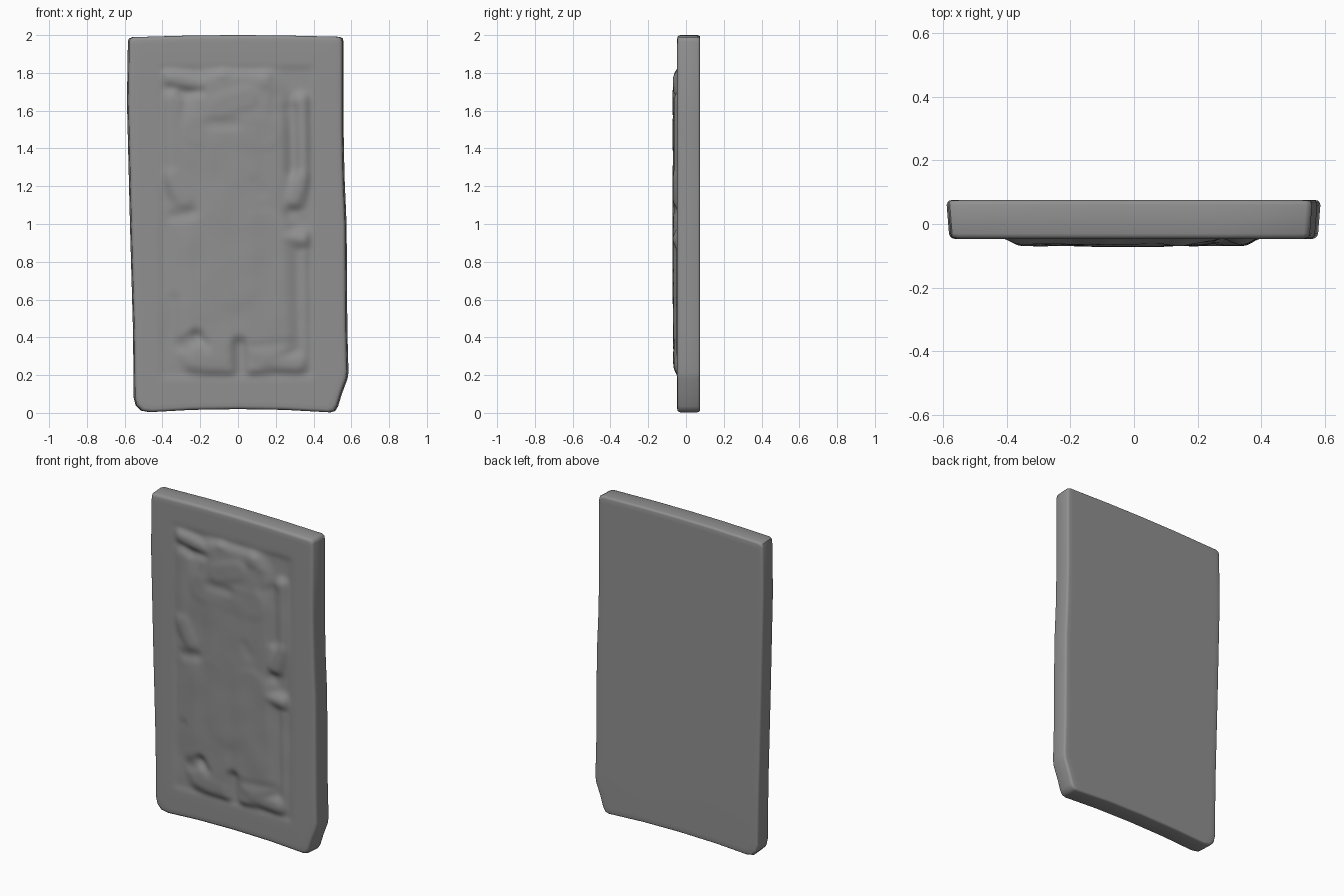
import bpy, bmesh
from math import hypot
from mathutils import Vector, noise

# Uneven slab outline, counter-clockwise seen from the front (x, z)
OUTLINE = [(-.47, .004), (-.25, .016), (0, .020), (.25, .016), (.49, .003), (.515, .01), (.53, .035),
           (.55, .10), (.580, .18), (.585, .215), (.579, .44), (.575, 1.0), (.564, 1.25), (.559, 1.5),
           (.559, 1.965), (.554, 1.983), (.539, 1.991), (.25, 1.998), (0, 2.0), (-.25, 1.998),
           (-.56, 1.989), (-.578, 1.982), (-.583, 1.965), (-.588, 1.65), (-.572, 1.0), (-.556, .44),
           (-.552, .08), (-.542, .04), (-.515, .012)]
# Edge profile from back to front: (y, x inset, z inset)
PROFILE = [(.075, .04, .04), (.0748, .014, .012), (.073, .007, .006), (.068, .003, .002), (.06, 0, 0),
           (-.030, .007, 0), (-.038, .010, .003), (-.044, .015, .008), (-.0465, .024, .018),
           (-.047, .045, .04)]
FRAME_Y = -.047
X0, X1, Z0, Z1 = -.45, .44, .14, 1.88
NX, NZ = 89, 174

# Raised figure: capsules (x1, z1, x2, z2, radius, height, edge softness)
RAISED = [
    (-.03, 1.45, -.03, .45, .38, .023, .14),   # overall mass
    (-.03, 1.38, -.03, .70, .30, .028, .20),   # torso
    (-.20, 1.50, .14, 1.48, .18, .026, .12),   # shoulders
    (-.15, .95, -.15, .40, .22, .025, .12),    # left leg
    (.13, .95, .15, .40, .20, .026, .10),      # right leg
    (-.23, .275, -.08, .275, .09, .026, .07),  # left foot
    (.15, .275, .31, .26, .085, .025, .07),    # right foot
    (-.10, 1.66, .10, 1.66, .20, .024, .10),   # head
    (-.10, 1.62, .04, 1.67, .12, .030, .08),   # muzzle
    (-.09, 1.79, -.07, 1.79, .06, .025, .05),  # ears
    (.14, 1.76, .14, 1.75, .07, .029, .05),
    (-.38, 1.78, -.20, 1.74, .065, .024, .05), # ribbon
    (-.34, 1.65, -.33, 1.25, .09, .023, .07),  # left arm
    (-.34, 1.25, -.28, 1.13, .10, .028, .08),
    (.34, 1.65, .35, 1.25, .065, .023, .05),   # right arm
    (.34, 1.25, .29, 1.13, .085, .028, .07),
    (.25, .93, .35, .92, .075, .027, .07),     # right hip
    (.35, .85, .355, .25, .04, .012, .04)]     # side strip
# Grooves between the parts
GROOVES = [
    (.285, 1.60, .285, 1.28, .05, .014, .05), (-.30, 1.69, -.19, 1.70, .035, .012, .035),
    (-.15, 1.53, -.02, 1.53, .05, .007, .05), (.20, 1.68, .19, 1.60, .05, .006, .05),
    (-.34, 1.04, -.24, 1.06, .05, .010, .05), (.38, 1.03, .28, 1.06, .05, .013, .05),
    (-.29, .36, -.22, .40, .06, .014, .05), (-.22, .41, -.17, .36, .04, .012, .04),
    (.01, .36, .015, .19, .06, .026, .06), (.08, .35, .28, .37, .04, .005, .04),
    (-.34, .60, -.35, .25, .05, .008, .05), (.09, 1.22, .12, 1.17, .05, .004, .05)]


def ramp(t):
    t = min(max(t, 0), 1)
    return t * t * (3 - 2 * t)


def capsule(x, z, c):
    x1, z1, x2, z2, r, h, soft = c
    dx, dz = x2 - x1, z2 - z1
    t = min(max(((x - x1) * dx + (z - z1) * dz) / (dx * dx + dz * dz), 0), 1)
    return h * ramp((r - hypot(x - x1 - t * dx, z - z1 - t * dz)) / soft)


def relief(x, z):
    inside = min(x + .425, .41 - x, z - .175, 1.845 - z)
    m = ramp(inside / .03)
    # soft maximum of the raised parts
    h = sum(capsule(x, z, c) ** 8 for c in RAISED) ** .125
    h -= sum(capsule(x, z, c) for c in GROOVES)
    n = noise.noise(Vector((x * 8, 3, z * 6))) * .003
    return FRAME_Y + m * (.006 - max(h, 0) * ramp((inside - .012) / .04) - n)


bm = bmesh.new()

# Slab sides, rounded rims and back
rings = []
for y, ix, iz in PROFILE:
    rings.append([bm.verts.new((x * (1 - ix / .57), y, 1 + (z - 1) * (1 - iz))) for x, z in OUTLINE])
n = len(OUTLINE)
for a, b in zip(rings, rings[1:]):
    for i in range(n):
        j = (i + 1) % n
        bm.faces.new((a[i], a[j], b[j], b[i]))
bm.faces.new(rings[0])

# Carved relief panel, blurred a little so the forms melt together
xs = [X0 + (X1 - X0) * i / NX for i in range(NX + 1)]
zs = [Z0 + (Z1 - Z0) * k / NZ for k in range(NZ + 1)]
ys = [[relief(x, z) for x in xs] for z in zs]
for _ in range(3):
    old = [row[:] for row in ys]
    for k in range(1, NZ):
        for i in range(1, NX):
            ys[k][i] = (old[k - 1][i] + old[k + 1][i] + old[k][i - 1] + old[k][i + 1]) / 4
grid = [[bm.verts.new((x, ys[k][i], z)) for i, x in enumerate(xs)] for k, z in enumerate(zs)]
for a, b in zip(grid, grid[1:]):
    for i in range(NX):
        bm.faces.new((a[i], a[i + 1], b[i + 1], b[i]))

# Flat border joining the slab rim to the panel
border = [e for e in bm.edges if len(e.link_faces) == 1]
bmesh.ops.triangle_fill(bm, edges=border, use_beauty=True, normal=(0, -1, 0))
bmesh.ops.recalc_face_normals(bm, faces=bm.faces)

mesh = bpy.data.meshes.new("relief_slab")
bm.to_mesh(mesh)
bm.free()
slab = bpy.data.objects.new("relief_slab", mesh)
bpy.context.collection.objects.link(slab)
bpy.context.view_layer.objects.active = slab
slab.select_set(True)
bpy.ops.object.shade_smooth_by_angle(angle=0.8)

# Dark stone colour
stone = bpy.data.materials.new("dark_stone")
stone.diffuse_color = (.28, .28, .28, 1)
mesh.materials.append(stone)
